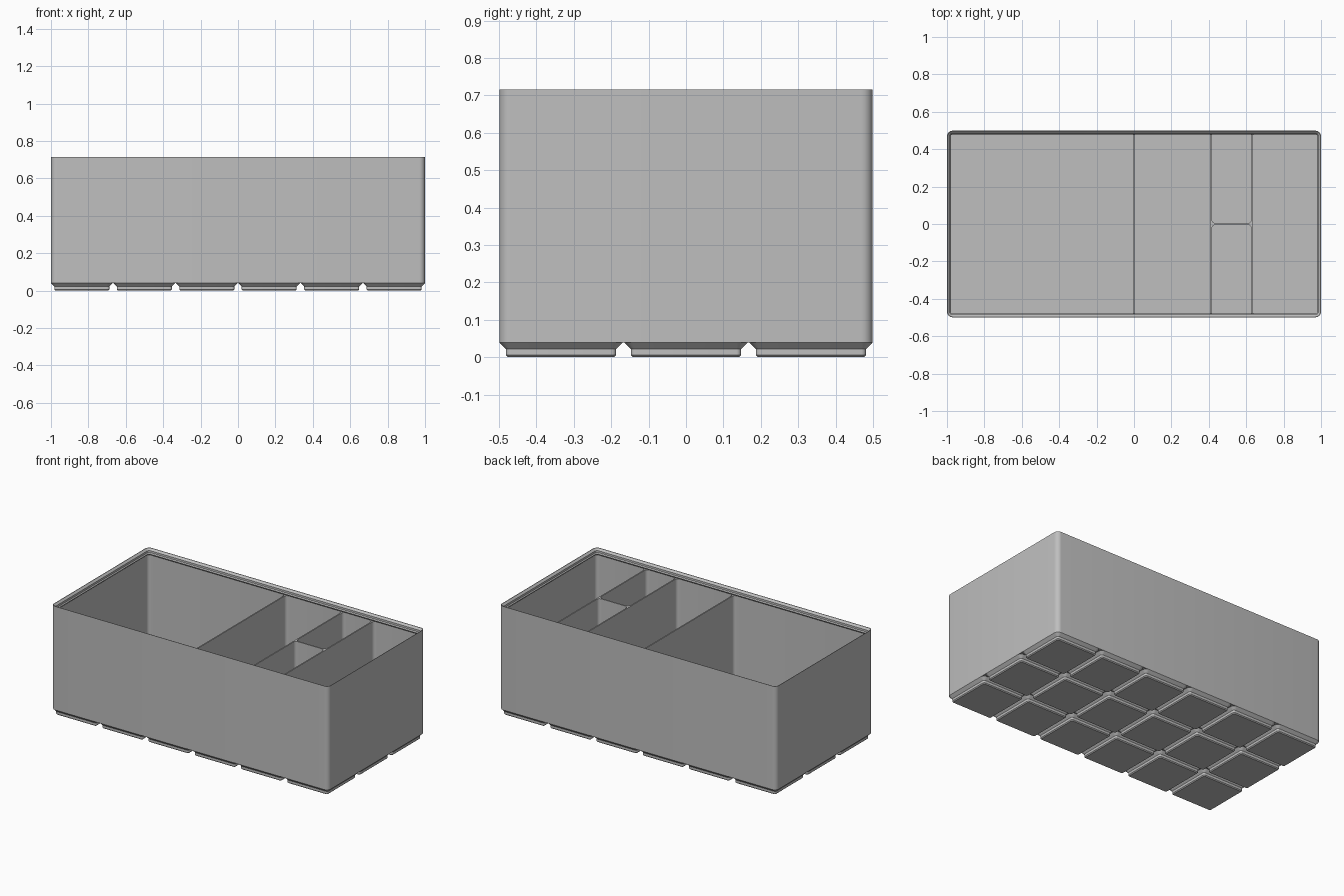
import bpy, bmesh, math

cube = bpy.data.objects.get("Cube")
if cube:
    bpy.data.objects.remove(cube, do_unlink=True)

grey = bpy.data.materials.new("light grey plastic")
grey.use_nodes = True
COLOUR = (0.52, 0.52, 0.52, 1)
grey.diffuse_color = COLOUR
grey.node_tree.nodes["Principled BSDF"].inputs["Base Color"].default_value = COLOUR

HX, HY, R = 1.0, 0.499, 0.03      # outer half sizes and corner radius
TOP, BASE, FLOOR, DIVIDER_TOP = 0.715, 0.0395, 0.056, 0.672
WALL, THIN = 0.0095, 0.004        # wall thickness, half divider thickness
STEPS = 6


def loft(name, rings, cx=0, cy=0):
    """Solid through rounded rectangles given as (half x, half y, radius, z)."""
    bm = bmesh.new()
    loops = []
    for hx, hy, r, z in rings:
        loop = []
        for q, (sx, sy) in enumerate(((1, 1), (-1, 1), (-1, -1), (1, -1))):
            for i in range(STEPS + 1):
                a = (q + i / STEPS) * math.pi / 2
                loop.append(bm.verts.new((cx + sx * (hx - r) + r * math.cos(a),
                                          cy + sy * (hy - r) + r * math.sin(a), z)))
        loops.append(loop)
    n = len(loops[0])
    for low, high in zip(loops, loops[1:]):
        for i in range(n):
            j = (i + 1) % n
            bm.faces.new((low[i], low[j], high[j], high[i]))
    bm.faces.new(loops[0][::-1])
    bm.faces.new(loops[-1])
    mesh = bpy.data.meshes.new(name)
    bm.to_mesh(mesh)
    bm.free()
    mesh.materials.append(grey)
    obj = bpy.data.objects.new(name, mesh)
    bpy.context.collection.objects.link(obj)
    return obj


def activate(obj):
    bpy.ops.object.select_all(action='DESELECT')
    obj.select_set(True)
    bpy.context.view_layer.objects.active = obj


def cut(target, cutter):
    cutter.hide_render = True
    mod = target.modifiers.new("cut", 'BOOLEAN')
    mod.operation, mod.solver, mod.object = 'DIFFERENCE', 'EXACT', cutter
    activate(target)
    bpy.ops.object.modifier_apply(modifier=mod.name)
    bpy.data.objects.remove(cutter, do_unlink=True)


def smooth(obj):
    activate(obj)
    bpy.ops.object.shade_smooth_by_angle(angle=math.radians(30))


# Outer block
bin_body = loft("bin_body", [(HX, HY, R, BASE), (HX, HY, R, TOP)])

# Stacking lip: stepped opening with a sloped underside, as (inset, height)
lip = [(WALL + 0.0002, DIVIDER_TOP - 0.0005), (0.0207, 0.682), (0.0207, 0.684),
       (0.0151, 0.690), (0.0151, 0.7025), (0.003, TOP - 0.0005), (0.002, TOP + 0.01)]
cut(bin_body, loft("lip_cutter", [(HX - d, HY - d, R - d, z) for d, z in lip]))

# Compartments: pockets with rounded corners, leaving thin dividers
inner_x, inner_y = HX - WALL, HY - WALL
first, second, third = 0.0, 0.412, 0.632
pockets = [(-inner_x, first - THIN, -inner_y, inner_y),
           (first + THIN, second - THIN, -inner_y, inner_y),
           (second + THIN, third - THIN, -inner_y, -THIN),
           (second + THIN, third - THIN, THIN, inner_y),
           (third + THIN, inner_x, -inner_y, inner_y)]
for x0, x1, y0, y1 in pockets:
    hx, hy = (x1 - x0) / 2, (y1 - y0) / 2
    cut(bin_body, loft("pocket_cutter",
                       [(hx, hy, 0.0205, FLOOR), (hx, hy, 0.0205, DIVIDER_TOP)],
                       (x0 + x1) / 2, (y0 + y1) / 2))
smooth(bin_body)

# Feet: a grid of stepped pads under the floor, as (inset, radius, height)
COLUMNS, ROWS, PITCH, HALF = 6, 3, 0.334, 0.165
foot = [(0.0235, 0.0065, 0), (0.018, 0.012, 0.0055),
        (0.018, 0.012, 0.0215), (0, R, BASE)]
for i in range(COLUMNS):
    for j in range(ROWS):
        pad = loft(f"foot_{i + 1}_{j + 1}",
                   [(HALF - d, HALF - d, r, z) for d, r, z in foot],
                   (i - (COLUMNS - 1) / 2) * PITCH, (j - (ROWS - 1) / 2) * PITCH)
        smooth(pad)
